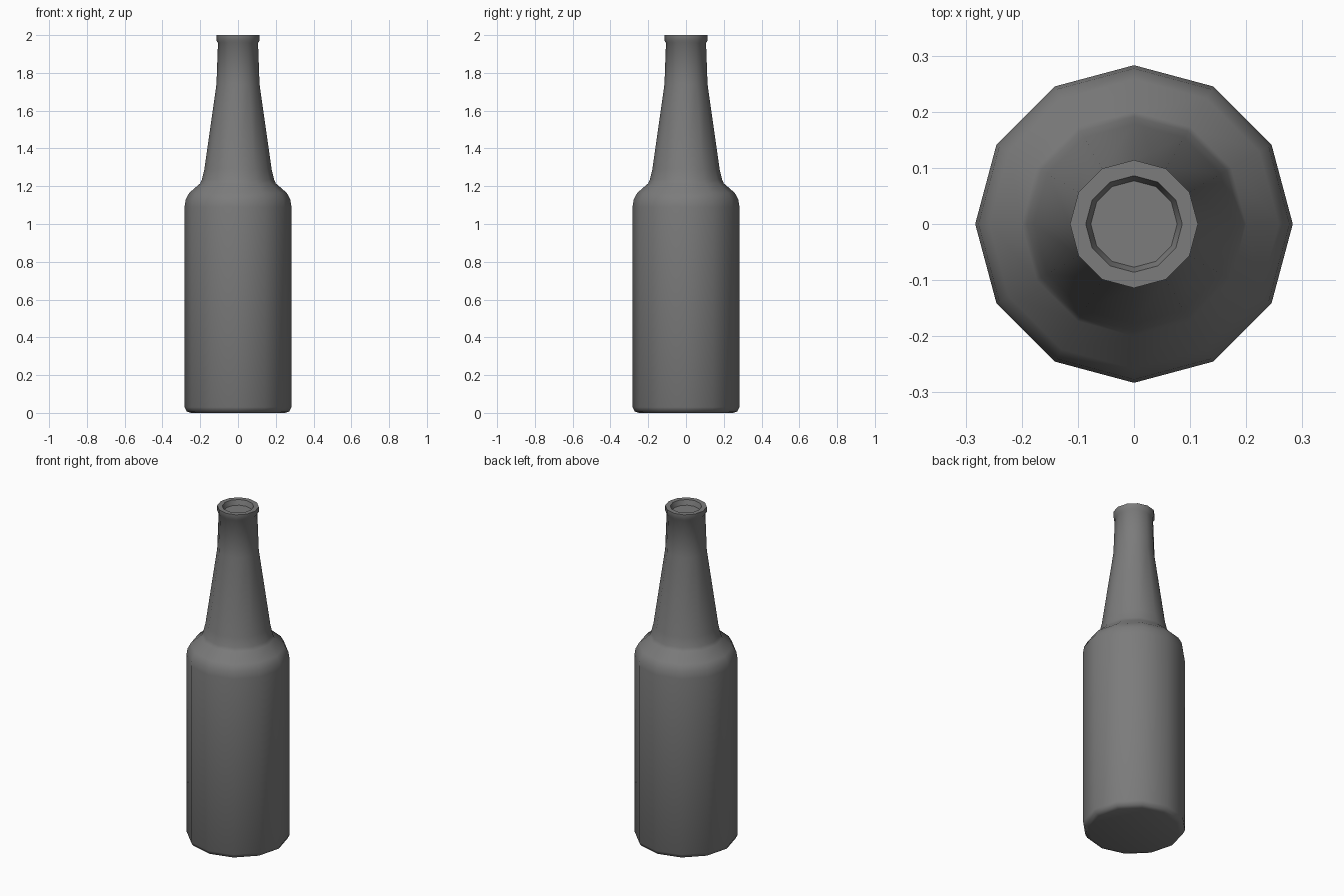
import bpy, bmesh, math

if "Cube" in bpy.data.objects:
    bpy.data.objects.remove(bpy.data.objects["Cube"])

SIDES = 12

# Bottle outline (radius, height): base, body, shoulder, neck, lip, recessed mouth
profile = [
    (0.25, 0.0), (0.272, 0.008), (0.283, 0.03),
    (0.283, 1.09), (0.277, 1.13), (0.258, 1.165), (0.2, 1.215),
    (0.191, 1.235), (0.178, 1.29), (0.114, 1.74), (0.106, 1.96),
    (0.114, 1.97), (0.114, 2.0),
    (0.086, 2.0), (0.077, 1.97),
]

# Lathe the outline into a closed 12-sided body
bm = bmesh.new()
rings = [[bm.verts.new((r * math.cos(2 * math.pi * i / SIDES),
                        r * math.sin(2 * math.pi * i / SIDES), z))
          for i in range(SIDES)] for r, z in profile]
for low, high in zip(rings, rings[1:]):
    for i in range(SIDES):
        j = (i + 1) % SIDES
        bm.faces.new((low[i], low[j], high[j], high[i]))
bm.faces.new(rings[0][::-1])
bm.faces.new(rings[-1])

mesh = bpy.data.meshes.new("bottle")
bm.to_mesh(mesh)
bm.free()
bottle = bpy.data.objects.new("bottle", mesh)
bpy.context.collection.objects.link(bottle)

# Dark glass
glass = bpy.data.materials.new("dark_glass")
glass.diffuse_color = (0.2, 0.2, 0.2, 1)
glass.use_nodes = True
glass.node_tree.nodes["Principled BSDF"].inputs["Base Color"].default_value = glass.diffuse_color
mesh.materials.append(glass)

# Smooth sides with crisp rim and base
bpy.context.view_layer.objects.active = bottle
bottle.select_set(True)
bpy.ops.object.shade_smooth_by_angle(angle=math.radians(60))
